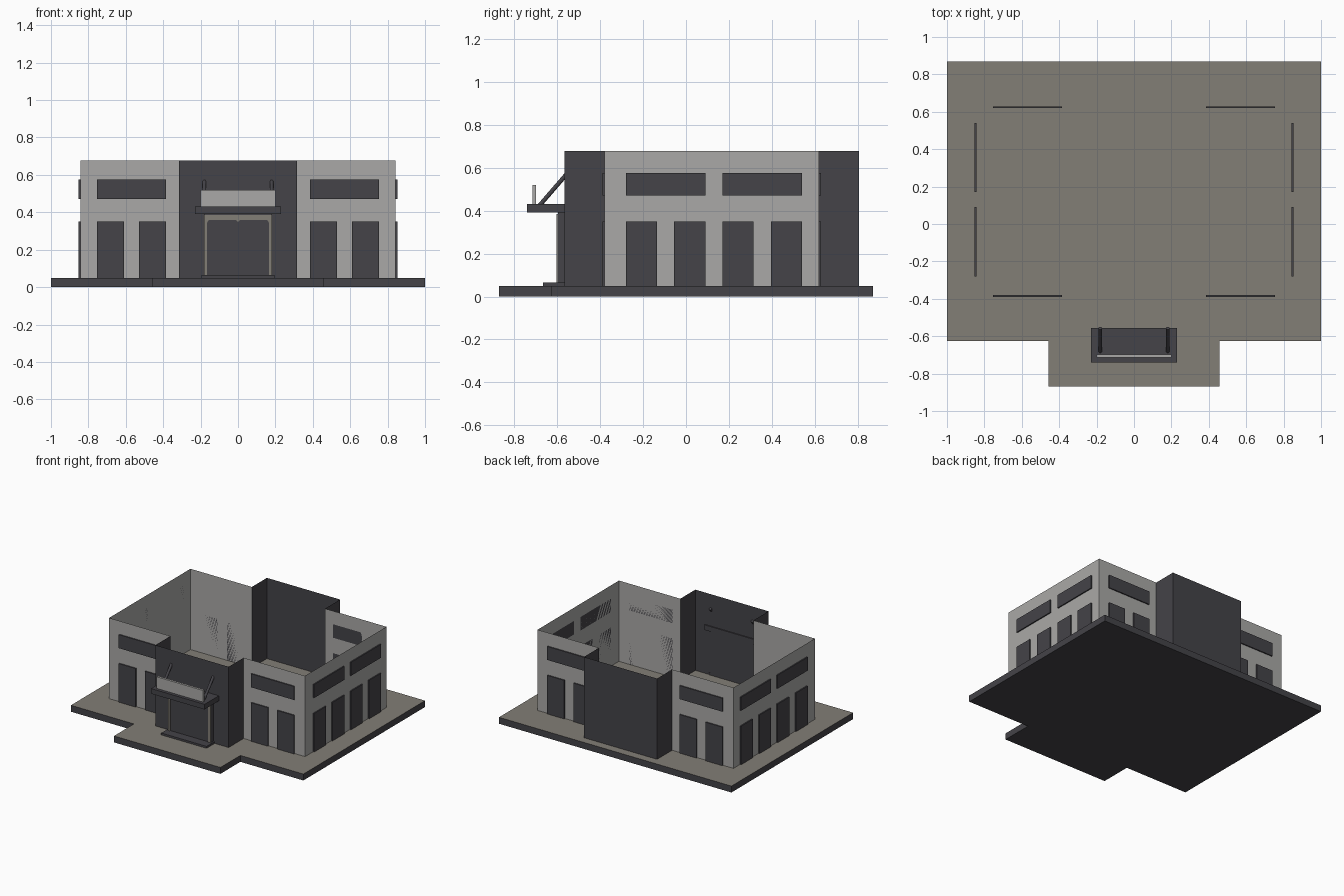
import bpy, bmesh, math
from mathutils import Vector

if "Cube" in bpy.data.objects:
    bpy.data.objects.remove(bpy.data.objects["Cube"])


def mat(name, rgb):
    m = bpy.data.materials.new(name)
    m.diffuse_color = (*rgb, 1)
    m.use_nodes = True
    m.node_tree.nodes["Principled BSDF"].inputs["Base Color"].default_value = m.diffuse_color
    return m


DARK = mat("charcoal", (0.058, 0.056, 0.065))
LIGHT = mat("light_grey", (0.40, 0.395, 0.385))
TAN = mat("warm_grey", (0.225, 0.21, 0.18))


def finish(bm, name, *mats):
    me = bpy.data.meshes.new(name)
    bm.to_mesh(me)
    bm.free()
    for m in mats:
        me.materials.append(m)
    ob = bpy.data.objects.new(name, me)
    bpy.context.collection.objects.link(ob)
    return ob


def box(name, x0, x1, y0, y1, z0, z1, m):
    bm = bmesh.new()
    bmesh.ops.create_cube(bm, size=1)
    for v in bm.verts:
        v.co = ((x0 + x1) / 2 + v.co.x * (x1 - x0),
                (y0 + y1) / 2 + v.co.y * (y1 - y0),
                (z0 + z1) / 2 + v.co.z * (z1 - z0))
    return finish(bm, name, m)


def prism(bm, pts, offset):
    f = bm.faces.new([bm.verts.new(p) for p in pts])
    r = bmesh.ops.extrude_face_region(bm, geom=[f])
    for g in r["geom"]:
        if isinstance(g, bmesh.types.BMVert):
            g.co += Vector(offset)
    bmesh.ops.recalc_face_normals(bm, faces=bm.faces)


# Base slab: paved top, dark sides
bm = bmesh.new()
half = [(0.458, -0.87), (0.458, -0.625), (1, -0.625), (1, 0.87)]
outline = half + [(-x, y) for x, y in reversed(half)]
prism(bm, [(x, y, 0) for x, y in outline], (0, 0, 0.05))
for f in bm.faces:
    f.material_index = 1 if f.normal.z > 0.5 else 0
finish(bm, "base_slab", DARK, TAN)

# Open-topped thin wall shell; projecting bays are dark
Z0, Z1 = 0.05, 0.678
WX, YF, YB = 0.843, -0.38, 0.62
BX, BF, BB = 0.315, -0.565, 0.805
side = [(BX, BF), (BX, YF), (WX, YF), (WX, YB), (BX, YB), (BX, BB)]
plan = side + [(-x, y) for x, y in reversed(side)]
bm = bmesh.new()
low = [bm.verts.new((x, y, Z0)) for x, y in plan]
top = [bm.verts.new((x, y, Z1)) for x, y in plan]
for i in range(len(plan)):
    j = (i + 1) % len(plan)
    f = bm.faces.new((low[i], low[j], top[j], top[i]))
    f.material_index = 1 if max(abs(plan[i][0]), abs(plan[j][0])) < BX + 0.01 else 0
finish(bm, "wall_shell", LIGHT, DARK)

# Window plates: each group is one wide upper pane over two tall ones
T = 0.009


def panes(start):
    return [(start, start + 0.37, 0.47, 0.575),
            (start, start + 0.145, Z0, 0.35),
            (start + 0.225, start + 0.37, Z0, 0.35)]


for s in (-1, 1):
    for a, b, z0, z1 in panes(0.384):
        xs = sorted((s * a, s * b))
        box("front_window", *xs, YF - T, YF, z0, z1, DARK)
        box("back_window", *xs, YB, YB + T, z0, z1, DARK)
    for start in (-0.28, 0.17):
        for a, b, z0, z1 in panes(start):
            box("side_window", *sorted((s * WX, s * (WX + T))), a, b, z0, z1, DARK)

# Entrance: step, door block, canopy and sign panel
box("entrance_step", -0.195, 0.195, -0.665, -0.56, 0.05, 0.065, DARK)
box("door_block", -0.183, 0.183, -0.595, -0.56, 0.065, 0.39, DARK)
box("canopy", -0.23, 0.23, -0.74, -0.557, 0.39, 0.43, DARK)
box("sign_panel", -0.2, 0.2, -0.715, -0.697, 0.43, 0.52, LIGHT)

# Door frame on the front of the block
FY = (-0.602, -0.595)
for s in (-1, 1):
    box("door_jamb", *sorted((s * 0.165, s * 0.183)), *FY, 0.065, 0.385, TAN)
box("door_head", -0.165, 0.165, *FY, 0.36, 0.385, TAN)

# Small rounded corner pieces above each door leaf
bm = bmesh.new()
R = 0.018
for cx, d in ((-0.165, 1), (0, -1), (0, 1), (0.165, -1)):
    arc = [(cx + d * R * (1 - math.cos(t)), 0.36 - R + R * math.sin(t))
           for t in (math.pi / 8 * k for k in range(5))]
    prism(bm, [(x, FY[0], z) for x, z in [(cx, 0.36)] + arc], (0, 0.007, 0))
finish(bm, "door_corner_trim", TAN)

# Slanted struts holding the canopy
a, b = Vector((0, -0.685, 0.42)), Vector((0, -0.557, 0.568))
for s in (-1, 1):
    bm = bmesh.new()
    bmesh.ops.create_cone(bm, cap_ends=True, segments=12, radius1=0.01,
                          radius2=0.01, depth=(b - a).length)
    ob = finish(bm, "canopy_strut", DARK)
    ob.rotation_mode = 'QUATERNION'
    ob.rotation_quaternion = (b - a).to_track_quat('Z', 'Y')
    ob.location = (a + b) / 2 + Vector((s * 0.18, 0, 0))
